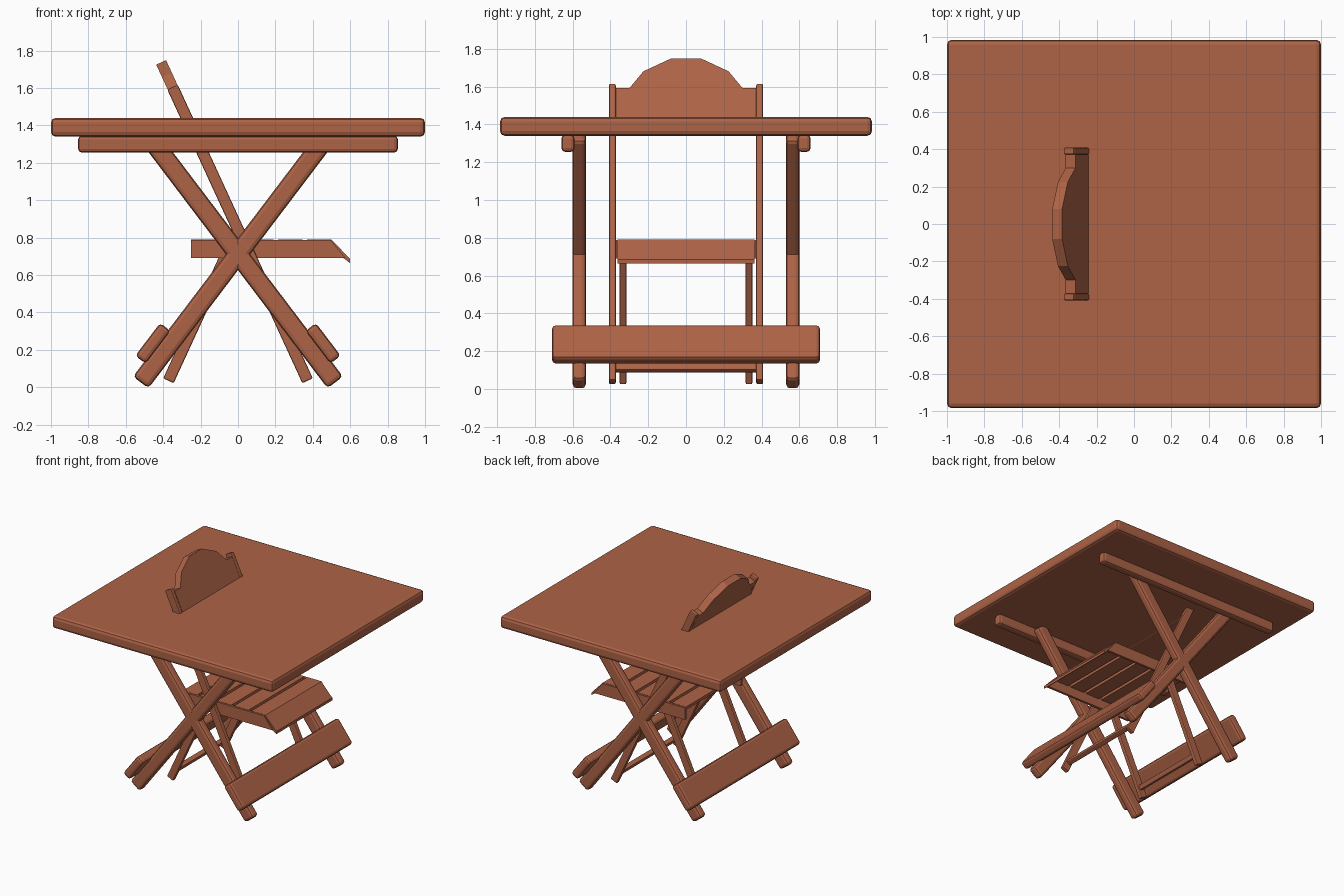
import bpy, bmesh, math
from mathutils import Vector

if "Cube" in bpy.data.objects:
    bpy.data.objects.remove(bpy.data.objects["Cube"])

wood = bpy.data.materials.new("red_wood")
wood.diffuse_color = (0.42, 0.125, 0.062, 1)
wood.use_nodes = True
wood.node_tree.nodes["Principled BSDF"].inputs["Base Color"].default_value = wood.diffuse_color


def finish(name, bm, bevel=0, segments=2):
    bmesh.ops.recalc_face_normals(bm, faces=bm.faces)
    if bevel:
        bmesh.ops.bevel(bm, geom=bm.edges[:], offset=bevel, segments=segments,
                        profile=0.5, affect='EDGES', clamp_overlap=True)
    me = bpy.data.meshes.new(name)
    bm.to_mesh(me)
    bm.free()
    me.materials.append(wood)
    ob = bpy.data.objects.new(name, me)
    bpy.context.collection.objects.link(ob)
    return ob


def box(name, loc, size, bevel=0, tilt=0):
    bm = bmesh.new()
    bmesh.ops.create_cube(bm, size=1)
    bmesh.ops.scale(bm, vec=size, verts=bm.verts)
    ob = finish(name, bm, bevel)
    ob.location = loc
    ob.rotation_euler[1] = tilt
    return ob


def beam(name, a, b, y, width, depth, bevel):
    """Bar between two (x, z) points in the plane of the given y."""
    dx, dz = b[0] - a[0], b[1] - a[1]
    return box(name, ((a[0] + b[0]) / 2, y, (a[1] + b[1]) / 2),
               (width, depth, math.hypot(dx, dz)), bevel, math.atan2(dx, dz))


def prism(name, points, offset):
    bm = bmesh.new()
    f = bm.faces.new([bm.verts.new(p) for p in points])
    r = bmesh.ops.extrude_face_region(bm, geom=[f])
    verts = [v for v in r["geom"] if isinstance(v, bmesh.types.BMVert)]
    bmesh.ops.translate(bm, vec=offset, verts=verts)
    return finish(name, bm)


# Table: top, rails, crossed legs, foot boards
box("table_top", (0, 0, 1.39), (2, 1.97, 0.1), 0.025)
for s in (-1, 1):
    box("table_rail", (0, s * 0.625, 1.30), (1.71, 0.07, 0.09), 0.02)
    for d in (-1, 1):
        beam("table_leg", (-d * 0.52, 0.026), (d * 0.48, 1.345), s * 0.565,
             0.104, 0.072, 0.022)
    box("foot_board", (s * 0.455, 0, 0.235), (0.07, 1.42, 0.22), 0.02,
        -s * math.atan2(0.605, 0.796))


# Chair: long back posts, short inner legs, stretchers
def post_x(z):
    return 0.372 - 0.46 * (z - 0.035)


for s in (-1, 1):
    beam("back_post", (post_x(0.035), 0.035), (post_x(1.605), 1.605), s * 0.39,
         0.062, 0.036, 0.008)
    beam("chair_leg", (-post_x(0.035), 0.035), (-post_x(0.73), 0.73), s * 0.334,
         0.062, 0.036, 0.008)
    box("seat_stretcher", (s * post_x(0.11), 0, 0.11),
        (0.04, 0.76 if s > 0 else 0.65, 0.04), 0.008, -s * math.atan(0.46))

# Backrest panel with stepped crown
half = [(0.372, 1.35), (0.372, 1.58), (0.30, 1.58), (0.225, 1.67), (0.08, 1.737)]
outline = half + [(-y, z) for y, z in reversed(half)]
normal = Vector((0.908, 0, 0.418)) * 0.058
prism("backrest_panel",
      [Vector((post_x(z), y, z)) - normal / 2 for y, z in outline], normal)

# Seat: side rails, slats, sloping front lip
side = [(-0.25, 0.69), (-0.25, 0.788), (0.495, 0.788), (0.575, 0.69)]
for y in (-0.371, 0.351):
    prism("seat_rail", [(x, y, z) for x, z in side], (0, 0.02, 0))
n, gap = 5, 0.025
w = (0.75 - gap * (n - 1)) / n
for i in range(n):
    box("seat_slat", (-0.25 + w / 2 + i * (w + gap), 0, 0.778), (w, 0.715, 0.024))
lip = [(0.475, 0.79), (0.5, 0.79), (0.6, 0.685), (0.6, 0.663), (0.565, 0.69)]
prism("seat_front_lip", [(x, -0.362, z) for x, z in lip], (0, 0.724, 0))
